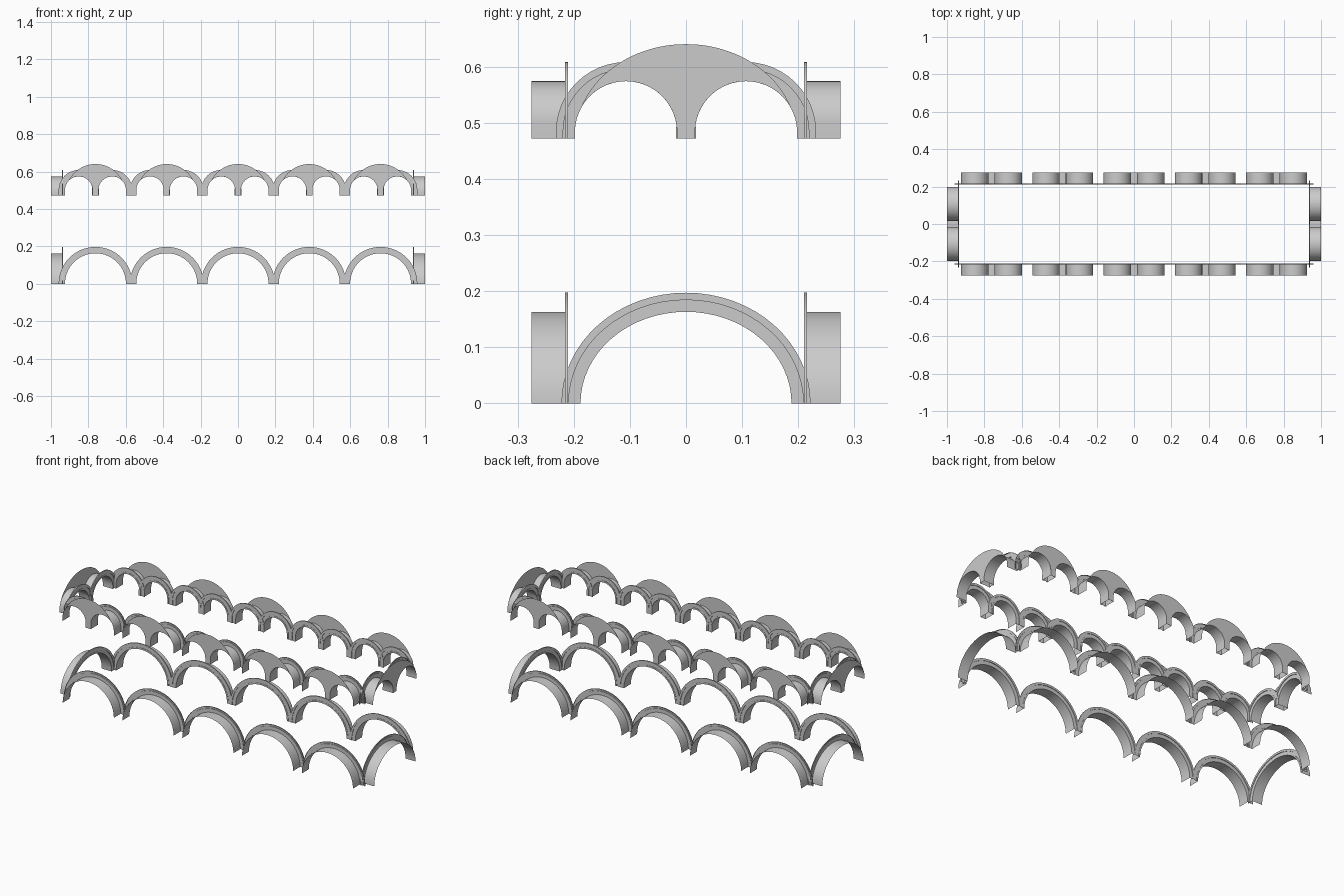
import bpy
from math import sin, cos, pi, sqrt

if "Cube" in bpy.data.objects:
    bpy.data.objects.remove(bpy.data.objects["Cube"])

PITCH, SPRING, MULL = 0.381, 0.472, 0.016
# archivolt section: (offset outward from opening, depth measured from the courtyard face)
SECTION = [(0, 0.065), (0, 0.0015), (0.009, 0.0015), (0.009, 0.003), (0.022, 0.003),
           (0.022, 0.0), (0.034, 0.0), (0.034, 0.006)]


def make(name, verts, faces, place, smooth=True):
    me = bpy.data.meshes.new(name)
    me.from_pydata([place(*v) for v in verts], [], faces)
    me.update()
    ob = bpy.data.objects.new(name, me)
    bpy.context.collection.objects.link(ob)
    if smooth:
        bpy.ops.object.select_all(action='DESELECT')
        ob.select_set(True)
        bpy.context.view_layer.objects.active = ob
        bpy.ops.object.shade_smooth_by_angle(angle=0.6)
    return ob


# Sweep the stepped section around an arch with short straight jambs
def arch(name, place, cu, half, rise, base, stilt, n=32):
    verts, faces = [], []
    m = len(SECTION)
    for o, d in SECTION:
        ring = [(half + o, 0)] if stilt else []
        ring += [((half + o) * cos(pi * i / n), stilt + (rise + o) * sin(pi * i / n))
                 for i in range(n + 1)]
        if stilt:
            ring.append((-half - o, 0))
        verts += [(cu + u, base + z, d) for u, z in ring]
    k = len(verts) // m
    for j in range(m - 1):
        for i in range(k - 1):
            a = j * k + i
            faces.append((a, a + k, a + k + 1, a + 1))
    make(name, verts, faces, place)


# Flat panel between the twin openings and the big enclosing arch
def tympanum(name, place, total, r, rise, stilt, n=28):
    c = MULL + r
    cols = [(0, SPRING), (MULL, SPRING)]
    cols += [(c - r * cos(pi * i / n), SPRING + stilt + rise * sin(pi * i / n)) for i in range(n + 1)]
    cols = [(-u, z) for u, z in reversed(cols[1:])] + cols
    verts, faces = [], []
    for u, z in cols:
        top = SPRING + 0.168 * sqrt(max(0, 1 - (u / total) ** 2))
        verts += [(u, z, 0.065), (u, max(top, z + 0.0002), 0.065)]
    for i in range(len(cols) - 1):
        if abs(cols[i + 1][0] - cols[i][0]) > 1e-6:
            a = 2 * i
            faces.append((a, a + 2, a + 3, a + 1))
    make(name, verts, faces, place, False)


# One bay: big lower arch, twin upper arches, tympanum
def bay(tag, place, low_half, up_half):
    arch(tag + "_lower_arch", place, 0, low_half, 0.163, 0, 0)
    r = (up_half - MULL) / 2
    rise = min(r, 0.0915)
    stilt = 0.102 - rise
    for s in (-1, 1):
        arch(tag + "_upper_arch", place, s * (MULL + r), r, rise, SPRING, stilt, 24)
    tympanum(tag + "_tympanum", place, up_half, r, rise, stilt)


for s in (-1, 1):
    # long arcades
    for i in range(-2, 3):
        bay("long_side", lambda u, z, d, s=s, i=i: (u + i * PITCH, s * (0.21 + d), z), 0.163, 0.163)
    # short end bays
    bay("end", lambda u, z, d, s=s: (s * (0.935 + d), u, z), 0.188, 0.198)
